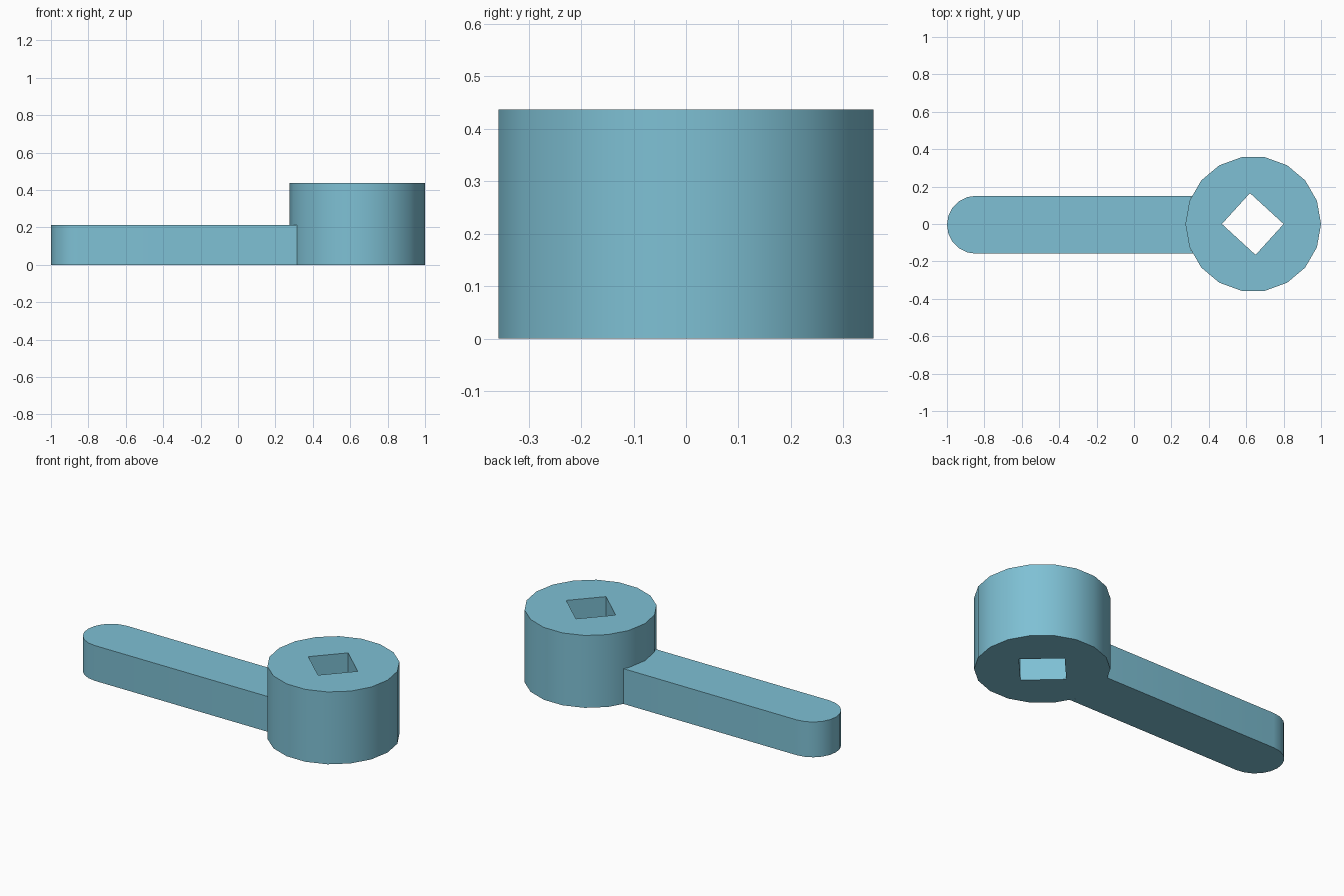
import bpy, bmesh, math

if "Cube" in bpy.data.objects:
    bpy.data.objects.remove(bpy.data.objects["Cube"], do_unlink=True)

# Single light blue plastic
blue = bpy.data.materials.new("light_blue")
blue.use_nodes = True
colour = (0.21, 0.53, 0.66, 1.0)
blue.diffuse_color = colour
blue.node_tree.nodes["Principled BSDF"].inputs["Base Color"].default_value = colour


def arc(cx, cy, r, start, end, step=20):
    """Points on a circle, in degrees, from start to end inclusive."""
    return [(cx + r * math.cos(math.radians(a)), cy + r * math.sin(math.radians(a)))
            for a in range(start, end + 1, step)]


def extrude_outline(name, loops, height):
    """Fill outlines (the later ones are holes) and extrude them upwards from z = 0."""
    bm = bmesh.new()
    edges = []
    for loop in loops:
        verts = [bm.verts.new((x, y, 0)) for x, y in loop]
        edges += [bm.edges.new((v, verts[i - 1])) for i, v in enumerate(verts)]
    if len(loops) == 1:
        bm.faces.new(verts)
    else:
        bmesh.ops.triangle_fill(bm, edges=edges, use_beauty=True)
    top = bmesh.ops.extrude_face_region(bm, geom=bm.faces[:], use_keep_orig=True)["geom"]
    for v in top:
        if isinstance(v, bmesh.types.BMVert):
            v.co.z = height
    bmesh.ops.recalc_face_normals(bm, faces=bm.faces[:])
    mesh = bpy.data.meshes.new(name)
    bm.to_mesh(mesh)
    bm.free()
    mesh.materials.append(blue)
    obj = bpy.data.objects.new(name, mesh)
    bpy.context.collection.objects.link(obj)
    bpy.ops.object.select_all(action='DESELECT')
    obj.select_set(True)
    bpy.context.view_layer.objects.active = obj
    bpy.ops.object.shade_smooth_by_angle(angle=math.radians(30))
    return obj


# Eighteen-sided head with a slightly skewed square socket through it
HEAD_X, HEAD_R = 0.6375, 0.3625
socket = [(0.62, 0.165), (0.80, 0.0), (0.65, -0.165), (0.47, 0.0)]
extrude_outline("socket_head", [arc(HEAD_X, 0, HEAD_R, 0, 340), socket], 0.437)

# Handle bar with a rounded tip, its inner end following the head wall
tip = arc(-0.845, -0.004, 0.155, 90, 270, 18)
seat = arc(HEAD_X, 0, HEAD_R, 160, 200)[::-1]
handle = tip + [(0.315, -0.157)] + seat + [(0.312, 0.151)]
extrude_outline("handle", [handle], 0.213)
